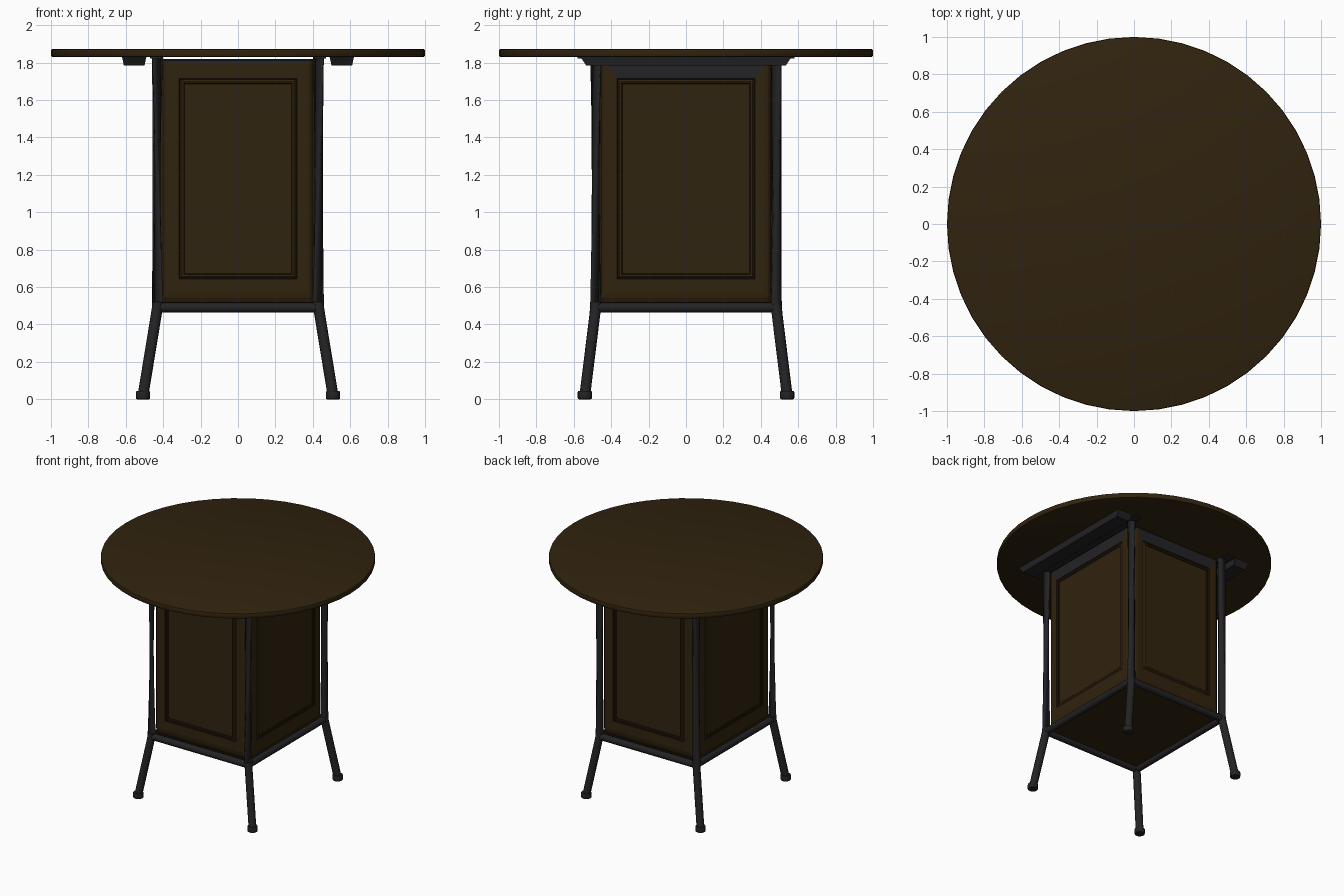
import bpy
import bmesh
from math import radians
from mathutils import Matrix, Vector

if "Cube" in bpy.data.objects:
    bpy.data.objects.remove(bpy.data.objects["Cube"], do_unlink=True)


def material(name, rgb):
    mat = bpy.data.materials.new(name)
    mat.use_nodes = True
    mat.diffuse_color = (*rgb, 1)
    mat.node_tree.nodes["Principled BSDF"].inputs["Base Color"].default_value = (*rgb, 1)
    return mat


WOOD = material("dark wood", (0.030, 0.017, 0.0045))
GROOVE = material("groove shadow wood", (0.012, 0.007, 0.002))
METAL = material("blackened metal", (0.017, 0.017, 0.019))


def finish(name, bm, mats, smooth=True):
    bmesh.ops.recalc_face_normals(bm, faces=bm.faces)
    mesh = bpy.data.meshes.new(name)
    bm.to_mesh(mesh)
    bm.free()
    for mat in mats:
        mesh.materials.append(mat)
    obj = bpy.data.objects.new(name, mesh)
    bpy.context.collection.objects.link(obj)
    if smooth:
        bpy.ops.object.select_all(action="DESELECT")
        obj.select_set(True)
        bpy.context.view_layer.objects.active = obj
        bpy.ops.object.shade_smooth_by_angle(angle=radians(35))
    return obj


def box(name, center, size, mat, bevel=0.0):
    bm = bmesh.new()
    bmesh.ops.create_cube(bm, size=1, matrix=Matrix.Translation(center) @ Matrix.Diagonal((*size, 1)))
    if bevel:
        bmesh.ops.bevel(bm, geom=bm.edges[:], offset=bevel, segments=2, affect="EDGES", profile=0.5)
    return finish(name, bm, [mat], bevel > 0)


def disc(name, center, radius, height, sides, bevel, mat):
    bm = bmesh.new()
    bmesh.ops.create_cone(bm, cap_ends=True, segments=sides, radius1=radius, radius2=radius,
                          depth=height, matrix=Matrix.Translation(center))
    rims = [e for e in bm.edges if abs(e.verts[0].co.z - e.verts[1].co.z) < 0.001]
    bmesh.ops.bevel(bm, geom=rims, offset=bevel, segments=2, affect="EDGES", profile=0.5)
    return finish(name, bm, [mat])


def tube(name, points, radius, sides=12):
    """Round bar following a path, mitred at every bend."""
    pts = [Vector(p) for p in points]
    bm = bmesh.new()
    rings = []
    for i, p in enumerate(pts):
        d = (pts[min(i + 1, len(pts) - 1)] - pts[max(i - 1, 0)]).normalized()
        turn = d.to_track_quat("Z", "Y").to_matrix().to_4x4()
        rings.append(bmesh.ops.create_circle(bm, segments=sides, radius=radius, cap_ends=i in (0, len(pts) - 1),
                                             matrix=Matrix.Translation(p) @ turn)["verts"])
    for a, b in zip(rings, rings[1:]):
        for k in range(sides):
            n = (k + 1) % sides
            bm.faces.new((a[k], a[n], b[n], b[k]))
    return finish(name, bm, [METAL])


def panel(name, half, inner, plane, angle, band_rings):
    """Pillowed door panel made of nested rectangles with a moulded groove."""
    rings = [  # half width, bottom, top, depth
        (half, 0.50, 1.82, -0.04),
        (half - 0.008, 0.52, 1.815, -0.015),
        (half - 0.02, 0.545, 1.81, -0.004),
        (half - 0.035, 0.57, 1.795, 0),
        (inner + 0.015, 0.642, 1.715, 0),
        (inner + 0.009, 0.648, 1.709, -0.006),
        (inner, 0.657, 1.70, 0.002),
        (inner - 0.010, 0.667, 1.69, 0.002),
        (inner - 0.015, 0.672, 1.685, -0.003),
    ]
    bm = bmesh.new()
    loops = [[bm.verts.new((x, -plane - d, z)) for x, z in ((-w, lo), (w, lo), (w, hi), (-w, hi))]
             for w, lo, hi, d in rings]
    for i, (a, b) in enumerate(zip(loops, loops[1:])):
        for k in range(4):
            n = (k + 1) % 4
            face = bm.faces.new((a[k], a[n], b[n], b[k]))
            if i in (4, 7):
                face.material_index = 1
            elif k == 2 and i in band_rings:
                face.material_index = 2
    bm.faces.new(loops[-1])
    bmesh.ops.rotate(bm, verts=bm.verts, matrix=Matrix.Rotation(angle, 3, "Z"))
    return finish(name, bm, [WOOD, GROOVE, METAL], False)


# Round table top
disc("table_top", (0, 0, 1.851), 1.0, 0.042, 48, 0.008, WOOD)

# Cabinet core and its four panelled sides
PX, PY = 0.43, 0.483
box("cabinet_core", (0, 0, 1.153), (0.80, 0.90, 1.326), WOOD)
panel("front_panel", 0.405, 0.30, 0.478, 0, (0, 1, 2))
panel("back_panel", 0.405, 0.30, 0.478, radians(180), (0, 1, 2, 3))
panel("left_panel", 0.458, 0.355, 0.425, radians(90), (0, 1, 2, 3))
panel("right_panel", 0.458, 0.355, 0.425, radians(-90), (0, 1, 2, 3))

# Corner posts bending outward into splayed legs with rubber-like feet
for sx, side in ((1, "left"), (-1, "right")):
    for sy, end in ((-1, "front"), (1, "back")):
        path = [(PX, PY, 1.83), (PX, PY, 0.52), (PX + 0.002, PY + 0.001, 0.485),
                (PX + 0.009, PY + 0.006, 0.44), (0.508, 0.541, 0.02)]
        tube(f"{end}_{side}_leg", [(x * sx, y * sy, z) for x, y, z in path], 0.029)
        disc(f"{end}_{side}_foot", (0.508 * sx, 0.541 * sy, 0.0225), 0.038, 0.045, 16, 0.007, METAL)

# Lower frame rails
for s, side in ((-1, "front"), (1, "back")):
    tube(f"{side}_lower_rail", [(-PX, s * PY, 0.49), (PX, s * PY, 0.49)], 0.026)
for s, side in ((1, "left"), (-1, "right")):
    tube(f"{side}_lower_rail", [(s * PX, -PY, 0.49), (s * PX, PY, 0.49)], 0.026)

    # Support bars under the top, tapered toward the underside
    bar = box(f"{side}_support_bar", (s * 0.555, 0, 1.808), (0.13, 1.13, 0.046), METAL)
    for v in bar.data.vertices:
        if v.co.z < 1.8:
            v.co.y *= 0.945
            v.co.x = s * 0.555 + (v.co.x - s * 0.555) * 0.85
    box(f"{side}_mounting_strip", (s * 0.44, 0, 1.826), (0.06, 1.16, 0.01), METAL)
